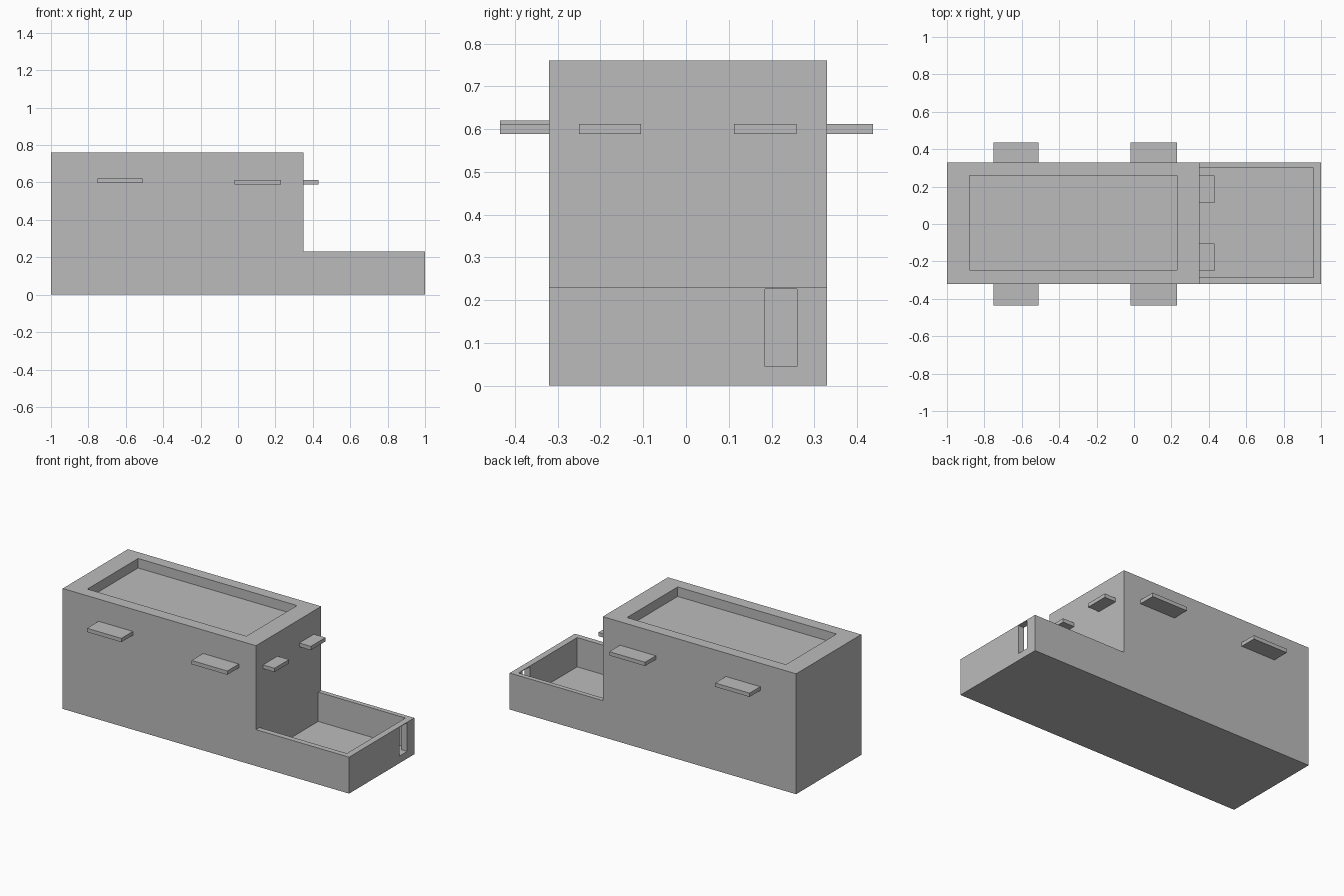
import bpy
import bmesh

default = bpy.data.objects.get("Cube")
if default:
    bpy.data.objects.remove(default, do_unlink=True)

plaster = bpy.data.materials.new("grey_plaster")
plaster.use_nodes = True
grey = (0.5, 0.5, 0.5, 1)
plaster.diffuse_color = grey
plaster.node_tree.nodes["Principled BSDF"].inputs["Base Color"].default_value = grey


def add_object(name, bm):
    bmesh.ops.recalc_face_normals(bm, faces=bm.faces)
    mesh = bpy.data.meshes.new(name)
    bm.to_mesh(mesh)
    bm.free()
    mesh.materials.append(plaster)
    obj = bpy.data.objects.new(name, mesh)
    bpy.context.collection.objects.link(obj)
    return obj


def box(name, xs, ys, zs):
    bm = bmesh.new()
    bmesh.ops.create_cube(bm, size=1)
    for v in bm.verts:
        v.co = [span[0] if c < 0 else span[1] for c, span in zip(v.co, (xs, ys, zs))]
    return add_object(name, bm)


def cut(target, xs, ys, zs):
    cutter = box("cutter", xs, ys, zs)
    cutter.hide_render = True
    mod = target.modifiers.new("cut", "BOOLEAN")
    mod.operation = "DIFFERENCE"
    mod.solver = "EXACT"
    mod.object = cutter
    bpy.context.view_layer.objects.active = target
    bpy.ops.object.modifier_apply(modifier=mod.name)
    bpy.data.objects.remove(cutter, do_unlink=True)


# House and low courtyard, extruded from one stepped side profile
FRONT, BACK, STEP, WALL_TOP, ROOF = -0.32, 0.33, 0.35, 0.23, 0.76
profile = [(-1, 0), (1, 0), (1, WALL_TOP), (STEP, WALL_TOP), (STEP, ROOF), (-1, ROOF)]
bm = bmesh.new()
face = bm.faces.new([bm.verts.new((x, FRONT, z)) for x, z in profile])
side = bmesh.ops.extrude_face_region(bm, geom=[face])
verts = [g for g in side["geom"] if isinstance(g, bmesh.types.BMVert)]
bmesh.ops.translate(bm, verts=verts, vec=(0, BACK - FRONT, 0))
house = add_object("house_walls", bm)

# Sunken roof terrace, courtyard and narrow gateway
cut(house, (-0.88, 0.23), (-0.245, 0.26), (0.7, 0.9))
cut(house, (STEP, 0.96), (-0.285, 0.3), (0.045, 0.4))
cut(house, (0.94, 1.1), (0.185, 0.26), (0.045, 0.226))

# Window ledges along both long sides
for label, xs, top in (("right", (-0.75, -0.51), 0.62), ("left", (-0.02, 0.23), 0.612)):
    box("front_ledge_" + label, xs, (-0.435, FRONT), (top - 0.024, top))
    box("back_ledge_" + label, xs, (BACK, 0.437), (0.588, 0.612))

# Window ledges over the courtyard
for label, ys in (("front", (-0.25, -0.105)), ("back", (0.112, 0.258))):
    box("courtyard_ledge_" + label, (STEP, 0.43), ys, (0.588, 0.612))
